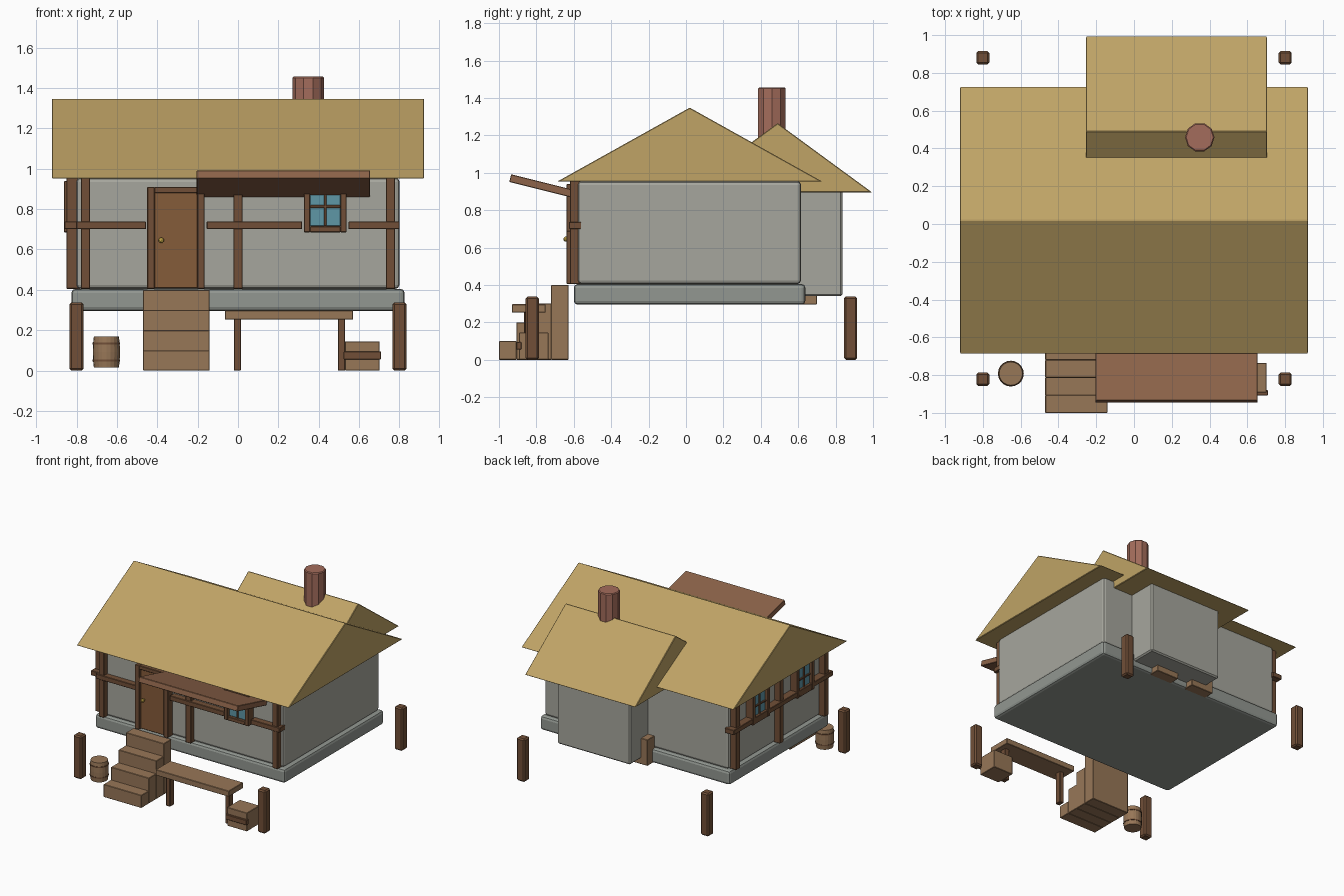
import bpy, bmesh
from math import radians, cos, sin
from mathutils import Vector

if "Cube" in bpy.data.objects:
    bpy.data.objects.remove(bpy.data.objects["Cube"])


def material(name, r, g, b):
    m = bpy.data.materials.new(name)
    m.diffuse_color = [(c / 255) ** 2.2 for c in (r, g, b)] + [1]
    m.use_nodes = True
    m.node_tree.nodes["Principled BSDF"].inputs["Base Color"].default_value = m.diffuse_color
    return m


STRAW = material("straw", 190, 162, 102)
TIMBER = material("dark_timber", 112, 80, 58)
DOOR = material("door_wood", 132, 92, 60)
PLANK = material("plank_wood", 150, 118, 88)
AWNING = material("awning_wood", 140, 100, 75)
BRICK = material("brick", 162, 108, 92)
GLASS = material("glass", 95, 150, 165)
BRASS = material("brass", 190, 160, 70)
PLASTER = material("plaster", 165, 165, 156)
STONE = material("stone", 145, 150, 144)


def make(name, bm, mat, bevel=0, segments=1):
    bmesh.ops.recalc_face_normals(bm, faces=bm.faces)
    mesh = bpy.data.meshes.new(name)
    bm.to_mesh(mesh)
    bm.free()
    ob = bpy.data.objects.new(name, mesh)
    bpy.context.collection.objects.link(ob)
    mesh.materials.append(mat)
    if bevel:
        mod = ob.modifiers.new("bevel", 'BEVEL')
        mod.width, mod.segments = bevel, segments
    return ob


def box(name, x, y, z, mat, bevel=0.003, segments=1):
    bm = bmesh.new()
    bmesh.ops.create_cube(bm, size=1)
    for v in bm.verts:
        for i, (lo, hi) in enumerate((x, y, z)):
            v.co[i] = lo if v.co[i] < 0 else hi
    return make(name, bm, mat, bevel, segments)


def prism(name, x, profile, mat, bevel=0):
    # closed (y, z) profile extruded along x
    bm = bmesh.new()
    face = bm.faces.new([bm.verts.new((x[0], y, z)) for y, z in profile])
    ext = bmesh.ops.extrude_face_region(bm, geom=[face])
    verts = [v for v in ext["geom"] if isinstance(v, bmesh.types.BMVert)]
    bmesh.ops.translate(bm, vec=(x[1] - x[0], 0, 0), verts=verts)
    return make(name, bm, mat, bevel)


def lathe(name, center, profile, sides, mat):
    # (radius, z) profile turned around z and capped
    bm = bmesh.new()
    rings = [[bm.verts.new((center[0] + r * cos(radians(360 * i / sides)),
                            center[1] + r * sin(radians(360 * i / sides)), z))
              for i in range(sides)] for r, z in profile]
    for a, b in zip(rings, rings[1:]):
        for i in range(sides):
            j = (i + 1) % sides
            bm.faces.new((a[i], a[j], b[j], b[i]))
    bm.faces.new(rings[0])
    bm.faces.new(rings[-1])
    return make(name, bm, mat)


# Main body and rear wing
box("foundation", (-.825, .825), (-.6, .638), (.295, .405), STONE, .02, 2)
box("main_walls", (-.8, .8), (-.578, .615), (.405, .955), PLASTER, .02, 2)
box("rear_wing_walls", (-.1, .535), (.55, .837), (.34, .92), PLASTER, .01)
for i, x in enumerate((-.155, .17)):
    box(f"rear_bracket_{i}", (x, x + .195), (.6, .7), (.295, .5), PLANK)

# Roofs and chimney
prism("main_roof", (-.922, .922), [(-.69, .952), (.73, .952), (.02, 1.348)], STRAW, .004)
prism("rear_roof", (-.255, .705), [(-.015, .895), (.995, .895), (.49, 1.265)], STRAW, .004)
lathe("chimney", (.348, .459), [(.078, 1.05), (.078, 1.45), (.072, 1.456)], 10, BRICK)


def wall_box(side, name, u, z, depth, mat, inset=.02):
    # box lying on the front or the left wall, u runs along that wall
    if side == "front":
        return box("front_" + name, u, (-.578 - depth, -.578 + inset), z, mat)
    return box("left_" + name, (-.8 - depth, -.8 + inset), u, z, mat)


def window(side, name, u):
    # casing, glass and a cross of glazing bars
    z, w, h, t = .812, .106, .127, .03
    for s in (-1, 1):
        a, b = sorted((u + s * w, u + s * (w - t)))
        wall_box(side, f"{name}_jamb_{s}", (a, b), (z - h, z + h), .062, TIMBER)
        a, b = sorted((z + s * h, z + s * (h - t)))
        wall_box(side, f"{name}_rail_{s}", (u - w + t, u + w - t), (a, b), .06, TIMBER)
    wall_box(side, f"{name}_glass", (u - w + t, u + w - t), (z - h + t, z + h - t), .04, GLASS)
    wall_box(side, f"{name}_upright_bar", (u - .007, u + .007), (z - h + t, z + h - t), .05, TIMBER)
    wall_box(side, f"{name}_cross_bar", (u - w + t, u + w - t), (z - .007, z + .007), .05, TIMBER)


# Timber framing on the front and left walls
for i, x in enumerate((-.755, 0, .755)):
    wall_box("front", f"stud_{i}", (x - .023, x + .023), (.405, .955), .042, TIMBER)
for i, u in enumerate(((-.8, -.455), (-.155, .318), (.548, .8))):
    wall_box("front", f"beam_{i}", u, (.7, .738), .048, TIMBER)
for i, y in enumerate((-.535, .02, .565)):
    wall_box("left", f"stud_{i}", (y - .023, y + .023), (.405, .955), .05, TIMBER)
wall_box("left", "beam", (-.6, .635), (.7, .738), .06, TIMBER)
window("front", "window", .432)
window("left", "window_a", -.26)
window("left", "window_b", .29)

# Door with casing and knob
wall_box("front", "door_leaf", (-.415, -.2), (.408, .885), .04, DOOR)
for i, u in enumerate(((-.45, -.413), (-.202, -.165))):
    wall_box("front", f"door_jamb_{i}", u, (.405, .91), .06, TIMBER)
wall_box("front", "door_lintel", (-.413, -.202), (.88, .91), .06, TIMBER)
bm = bmesh.new()
bmesh.ops.create_icosphere(bm, subdivisions=2, radius=.014)
bmesh.ops.translate(bm, vec=(-.38, -.642, .645), verts=bm.verts)
make("door_knob", bm, BRASS)
box("door_knob_stem", (-.385, -.375), (-.642, -.61), (.64, .65), BRASS, 0)

# Tilted awning board
n = Vector((sin(radians(14)), cos(radians(14)))) * .042
prism("awning", (-.205, .655), [(-.945, .951), (-.58, .86), (-.58 + n.x, .86 + n.y),
                                (-.945 + n.x, .951 + n.y)], AWNING, .003)

# Entrance steps
for i in range(4):
    y = -1 + .093 * i
    box(f"step_{i}", (-.47, -.14), (y, y + .094), (0, .1 * (i + 1)), PLANK)

# Bench
box("bench_seat", (-.065, .57), (-.93, -.75), (.252, .297), PLANK)
for i, x in enumerate((-.003, .513)):
    box(f"bench_leg_{i}", (x - .018, x + .018), (-.865, -.815), (0, .255), TIMBER)

# Crate and barrel
box("crate", (.53, .702), (-.892, -.735), (0, .145), PLANK)
box("crate_band", (.523, .709), (-.907, -.88), (.055, .095), TIMBER)
lathe("barrel", (-.652, -.792), [(.062, .015), (.066, .05), (.067, .092), (.066, .134),
                                 (.062, .168)], 20, PLANK)
for i, z in enumerate((.046, .13)):
    lathe(f"barrel_hoop_{i}", (-.652, -.792), [(.0685, z), (.0685, z + .009)], 20, TIMBER)

# Free-standing corner posts
for sx in (-1, 1):
    for y in (-.822, .88):
        x = sx * .8
        box(f"corner_post_{'front' if y < 0 else 'back'}_{'left' if sx < 0 else 'right'}",
            (x - .035, x + .035), (y - .035, y + .035), (0, .338), TIMBER, .01)
